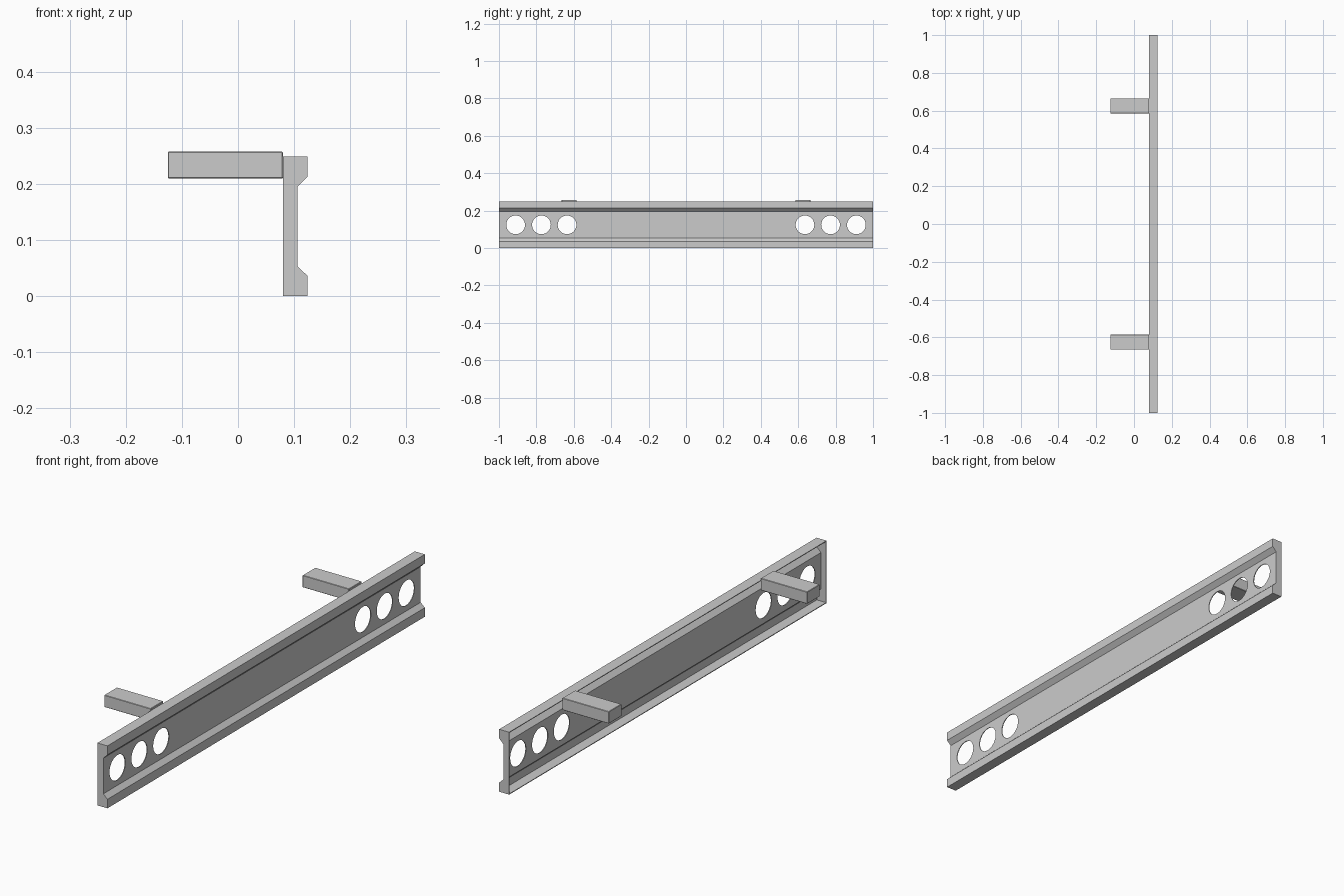
import bpy, bmesh
from mathutils import Matrix

if "Cube" in bpy.data.objects:
    bpy.data.objects.remove(bpy.data.objects["Cube"])


def make_object(name, bm):
    mesh = bpy.data.meshes.new(name)
    bm.to_mesh(mesh)
    bm.free()
    obj = bpy.data.objects.new(name, mesh)
    bpy.context.collection.objects.link(obj)
    return obj


# Beam: pressed sheet channel, capped at both ends, open at the back (-x)
profile = [(0.08, 0), (0.124, 0), (0.124, 0.036), (0.106, 0.053),
           (0.106, 0.195), (0.124, 0.213), (0.124, 0.249), (0.08, 0.249)]
bm = bmesh.new()
front = [bm.verts.new((x, -1, z)) for x, z in profile]
back = [bm.verts.new((x, 1, z)) for x, z in profile]
for i in range(len(profile) - 1):
    bm.faces.new((back[i], back[i + 1], front[i + 1], front[i]))
bm.faces.new(front)
bm.faces.new(back[::-1])
beam = make_object("beam", bm)

sheet = beam.modifiers.new("sheet", 'SOLIDIFY')
sheet.thickness = 0.003
sheet.offset = -1
sheet.use_even_offset = True

# Round holes through the web, three at each end
bm = bmesh.new()
for side in (-1, 1):
    for y in (0.636, 0.773, 0.911):
        place = Matrix.Translation((0.106, side * y, 0.124)) @ Matrix.Rotation(1.5707963, 4, 'Y')
        bmesh.ops.create_cone(bm, cap_ends=True, segments=32, radius1=0.05,
                              radius2=0.05, depth=0.03, matrix=place)
cutter = make_object("hole_cutter", bm)
cutter.hide_render = True
holes = beam.modifiers.new("holes", 'BOOLEAN')
holes.operation = 'DIFFERENCE'
holes.solver = 'EXACT'
holes.object = cutter

bpy.context.view_layer.objects.active = beam
beam.select_set(True)
for name in ("sheet", "holes"):
    bpy.ops.object.modifier_apply(modifier=name)
bpy.data.objects.remove(cutter)

# Two mounting arms behind the beam
for label, side in (("front", -1), ("rear", 1)):
    bm = bmesh.new()
    place = Matrix.Translation((-0.0225, side * 0.625, 0.2335)) @ Matrix.Diagonal((0.205, 0.08, 0.048, 1))
    bmesh.ops.create_cube(bm, size=1, matrix=place)
    bmesh.ops.bevel(bm, geom=bm.edges[:], offset=0.0015, segments=1, affect='EDGES')
    make_object(label + "_mounting_arm", bm)
